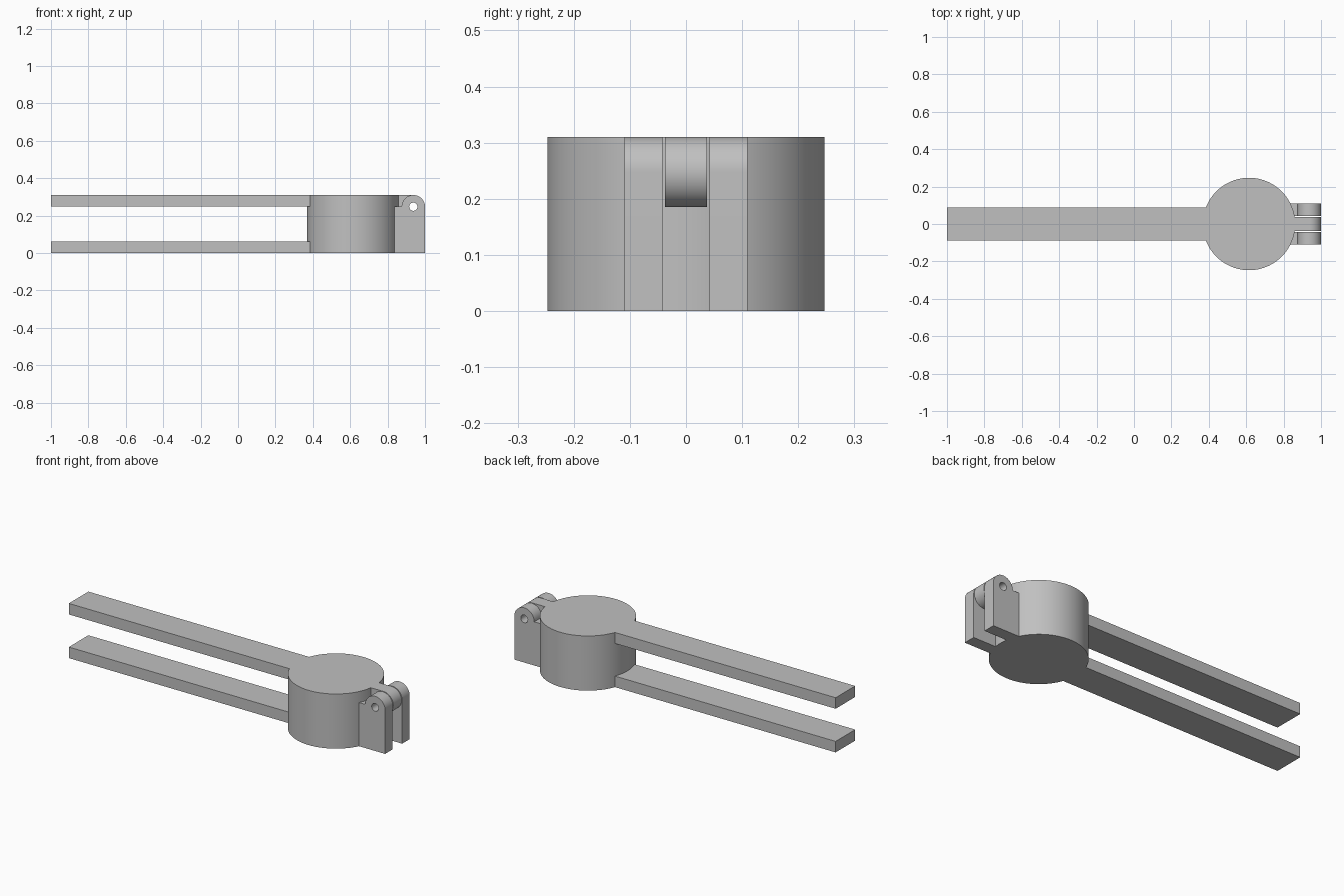
import bpy, bmesh, math
from mathutils import Vector

if "Cube" in bpy.data.objects:
    bpy.data.objects.remove(bpy.data.objects["Cube"])

H = 0.31                       # overall height
CX, R = 0.615, 0.247           # round chamber
PX, PZ, PR = 0.9375, 0.2475, 0.0625   # hinge barrel

metal = bpy.data.materials.new("grey metal")
metal.diffuse_color = (0.53, 0.53, 0.53, 1)
metal.use_nodes = True
metal.node_tree.nodes["Principled BSDF"].inputs["Base Color"].default_value = metal.diffuse_color


def arc(cx, cy, r, a0, a1, n):
    """Points along an arc, both ends included, angles in degrees."""
    return [(cx + r * math.cos(math.radians(a0 + (a1 - a0) * i / n)),
             cy + r * math.sin(math.radians(a0 + (a1 - a0) * i / n)))
            for i in range(n + 1)]


def plate(name, loops, lo, hi, upright=False):
    """Extrude closed outlines (later ones are holes) along z, or along y if upright."""
    bm = bmesh.new()
    edges = []
    for loop in loops:
        vs = [bm.verts.new((u, lo, v) if upright else (u, v, lo)) for u, v in loop]
        edges += [bm.edges.new((vs[i - 1], vs[i])) for i in range(len(vs))]
    bmesh.ops.triangle_fill(bm, use_beauty=True, edges=edges)
    ext = bmesh.ops.extrude_face_region(bm, geom=bm.faces[:], use_keep_orig=True)
    step = Vector((0, hi - lo, 0)) if upright else Vector((0, 0, hi - lo))
    bmesh.ops.translate(bm, vec=step,
                        verts=[g for g in ext["geom"] if isinstance(g, bmesh.types.BMVert)])
    bmesh.ops.recalc_face_normals(bm, faces=bm.faces[:])
    me = bpy.data.meshes.new(name)
    bm.to_mesh(me)
    bm.free()
    me.materials.append(metal)
    ob = bpy.data.objects.new(name, me)
    bpy.context.collection.objects.link(ob)
    bpy.ops.object.select_all(action='DESELECT')
    ob.select_set(True)
    bpy.context.view_layer.objects.active = ob
    bpy.ops.object.shade_smooth_by_angle(angle=math.radians(30))
    return ob


# Round chamber
plate("chamber", [arc(CX, 0, R, 0, 360, 96)[:-1]], 0, H)

# Two long handles whose inner ends follow the chamber wall
W = 0.0875
a = math.degrees(math.asin(W / R))
handle = [(-1, W), (-1, -W)] + arc(CX, 0, R, 180 + a, 180 - a, 10)
plate("lower_handle", [handle], 0, 0.0625)
plate("upper_handle", [handle], PZ, H)

# Hinge: two standing lugs and a tongue between them, all pierced by the pin hole
hole = arc(PX, PZ, 0.022, 0, 360, 32)[:-1]
lug = [(0.836, 0), (PX + PR, 0)] + arc(PX, PZ, PR, 0, 180, 32) + [(0.836, PZ)]
plate("front_hinge_lug", [lug, hole], -0.11, -0.042, upright=True)
plate("back_hinge_lug", [lug, hole], 0.042, 0.11, upright=True)
tongue = [(0.857, H)] + arc(PX, PZ, PR, 90, -180, 48) + [(0.857, PZ)]
plate("hinge_tongue", [tongue, hole], -0.037, 0.037, upright=True)
